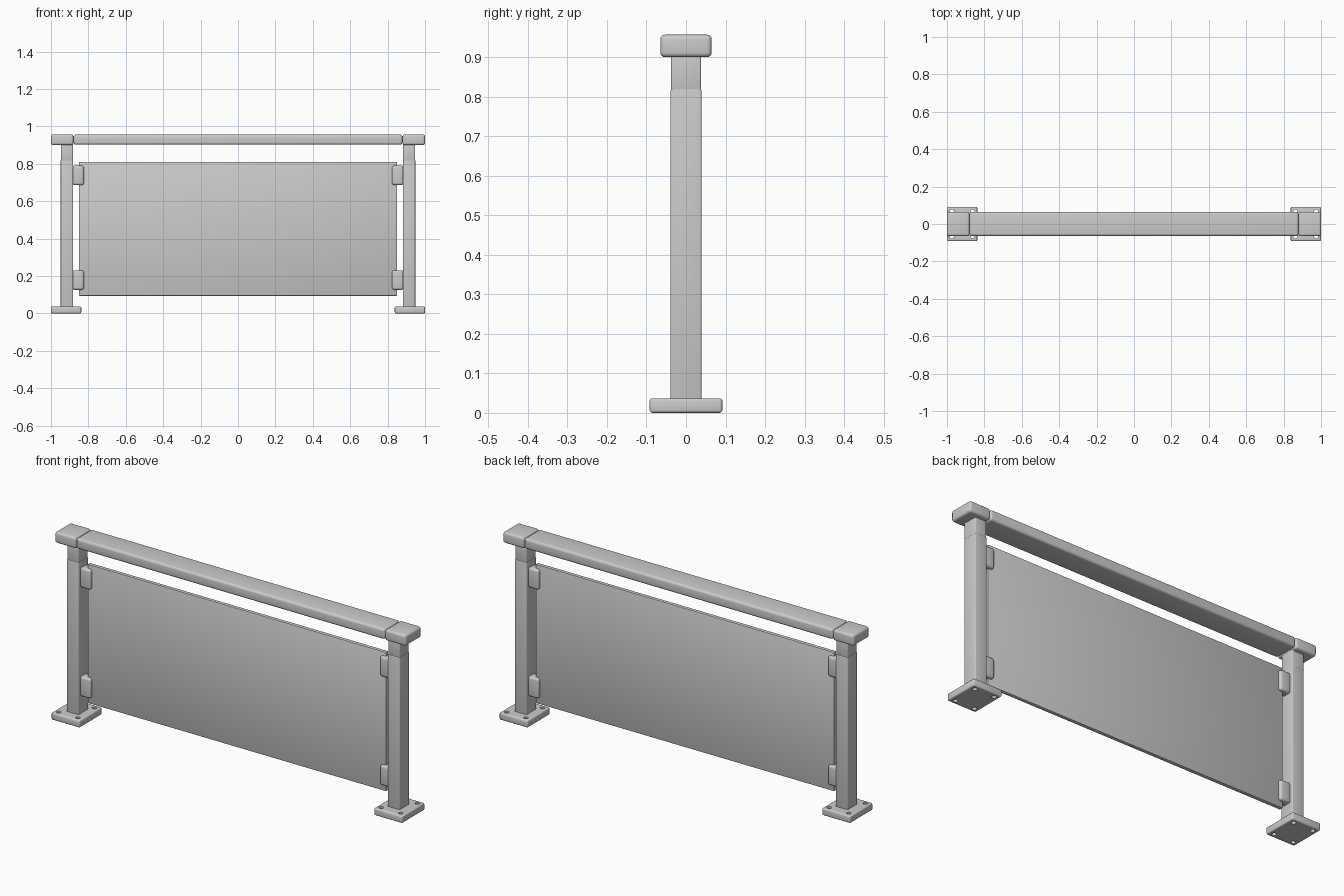
import bpy
import math

if "Cube" in bpy.data.objects:
    bpy.data.objects.remove(bpy.data.objects["Cube"])


def smooth(obj):
    bpy.ops.object.select_all(action='DESELECT')
    obj.select_set(True)
    bpy.context.view_layer.objects.active = obj
    bpy.ops.object.shade_smooth_by_angle(angle=math.radians(35))


def apply(obj, mod):
    bpy.context.view_layer.objects.active = obj
    bpy.ops.object.modifier_apply(modifier=mod.name)


def box(name, x, y, z, bevel, segments=3):
    """Rounded box from (min, max) ranges on each axis."""
    bpy.ops.mesh.primitive_cube_add(size=1)
    obj = bpy.context.object
    obj.name = name
    for v in obj.data.vertices:
        v.co = [r[0] if c < 0 else r[1] for c, r in zip(v.co, (x, y, z))]
    mod = obj.modifiers.new("Bevel", 'BEVEL')
    mod.width, mod.segments = bevel, segments
    apply(obj, mod)
    smooth(obj)
    return obj


def span(s, a, b):
    return tuple(sorted((s * a, s * b)))


def drill(obj, points, radius):
    for px, py in points:
        bpy.ops.mesh.primitive_cylinder_add(vertices=24, radius=radius, depth=0.2,
                                            location=(px, py, 0.02))
        cutter = bpy.context.object
        cutter.hide_render = True
        mod = obj.modifiers.new("Hole", 'BOOLEAN')
        mod.operation, mod.solver, mod.object = 'DIFFERENCE', 'EXACT', cutter
        apply(obj, mod)
        bpy.data.objects.remove(cutter)
    smooth(obj)


for side, s in (("left", -1), ("right", 1)):
    # Base plate with four bolt holes
    plate = box(f"{side}_base_plate", span(s, 0.838, 1.0), (-0.092, 0.092), (0, 0.037), 0.007)
    drill(plate, [(s * 0.919 + dx, dy) for dx in (-0.055, 0.055) for dy in (-0.067, 0.067)], 0.011)

    # Post and the short neck above it
    box(f"{side}_post", span(s, 0.881, 0.948), (-0.039, 0.039), (0.03, 0.82), 0.004)
    box(f"{side}_post_neck", span(s, 0.882, 0.947), (-0.038, 0.038), (0.815, 0.91), 0.004)

    # Handrail end cap
    box(f"{side}_rail_cap", span(s, 0.88, 1.0), (-0.065, 0.065), (0.9, 0.957), 0.012, 4)

    # Glass clamps
    for level, z in (("lower", 0.178), ("upper", 0.738)):
        box(f"{side}_{level}_clamp", span(s, 0.824, 0.885), (-0.026, 0.026),
            (z - 0.052, z + 0.052), 0.012, 4)

# Handrail
box("handrail", (-0.879, 0.879), (-0.064, 0.064), (0.902, 0.956), 0.012, 4)

# Infill panel
box("infill_panel", (-0.85, 0.85), (-0.01, 0.01), (0.094, 0.81), 0.004, 2)
